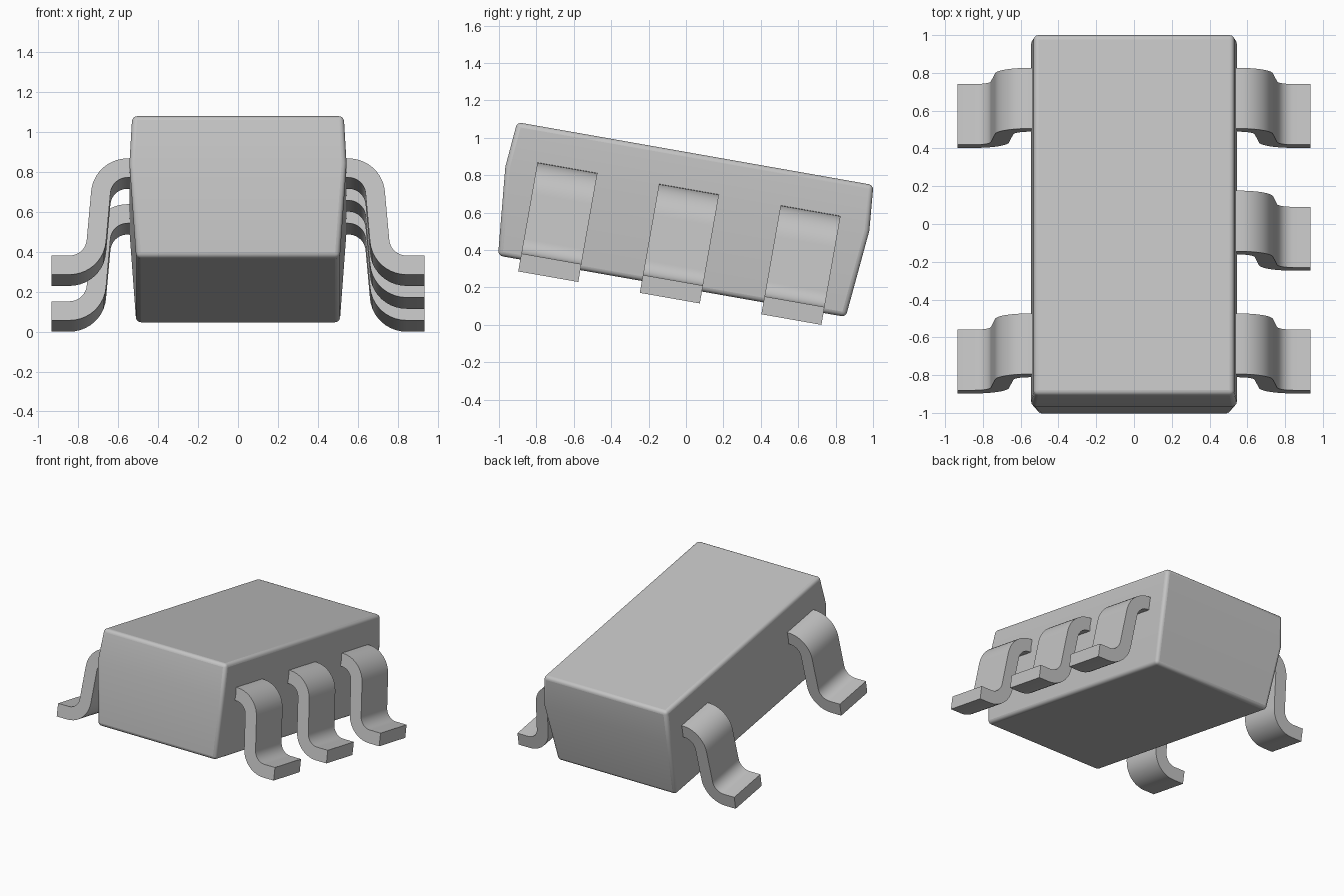
import bpy, bmesh
from math import radians, cos, sin
from mathutils import Vector

default = bpy.data.objects.get("Cube")
if default:
    bpy.data.objects.remove(default, do_unlink=True)

TILT = radians(-10)      # the whole package leans down towards the back
MID_Y = -0.11            # package centre along its own length
PITCH = 0.66             # spacing between pins

grey = bpy.data.materials.new("light grey")
grey.use_nodes = True
colour = (0.55, 0.55, 0.55, 1)
grey.diffuse_color = colour
grey.node_tree.nodes["Principled BSDF"].inputs["Base Color"].default_value = colour


def finish(name, bm, bevel=0):
    bmesh.ops.recalc_face_normals(bm, faces=bm.faces)
    mesh = bpy.data.meshes.new(name)
    bm.to_mesh(mesh)
    bm.free()
    mesh.materials.append(grey)
    obj = bpy.data.objects.new(name, mesh)
    bpy.context.collection.objects.link(obj)
    obj.rotation_euler.x = TILT
    if bevel:
        mod = obj.modifiers.new("rounded edges", 'BEVEL')
        mod.width = bevel
        mod.segments = 4
        mod.limit_method = 'ANGLE'
        mod.angle_limit = radians(30)
    bpy.ops.object.select_all(action='DESELECT')
    obj.select_set(True)
    bpy.context.view_layer.objects.active = obj
    bpy.ops.object.shade_smooth_by_angle(angle=radians(30))
    return obj


# Moulded body: three rectangles joined into a double-tapered block
bm = bmesh.new()
rings = []
for hx, hy, z in [(0.51, 0.944, 0.19), (0.544, 0.988, 0.665), (0.53, 0.967, 0.91)]:
    rings.append([bm.verts.new((sx * hx, MID_Y + sy * hy, z))
                  for sx, sy in [(-1, -1), (1, -1), (1, 1), (-1, 1)]])
for low, high in zip(rings, rings[1:]):
    for i in range(4):
        j = (i + 1) % 4
        bm.faces.new((low[i], low[j], high[j], high[i]))
bm.faces.new(rings[0])
bm.faces.new(rings[-1])
finish("body", bm, 0.025)


# Gull-wing pin: shoulder arc, sloping shin, foot arc and flat foot
def pin_profile(radius=0.135, half=0.0485, steps=10):
    """Upper and lower outlines of the bent strip, in x and z."""
    upper, lower = [], []

    def add(point, normal):
        upper.append(point + normal * half)
        lower.append(point - normal * half)

    up = Vector((0, 1))
    add(Vector((0.48, 0.668)), up)
    for i in range(steps + 1):
        a = radians(90 - 85 * i / steps)
        n = Vector((cos(a), sin(a)))
        add(Vector((0.553, 0.533)) + n * radius, n)
    for i in range(steps + 1):
        a = radians(185 + 85 * i / steps)
        n = Vector((cos(a), sin(a)))
        add(Vector((0.844, 0.309)) + n * radius, -n)
    add(Vector((0.935, 0.174)), up)
    return upper, lower


def make_pin(name, side, y, half_width=0.163):
    bm = bmesh.new()
    upper, lower = pin_profile()
    sections = []
    for u, l in zip(upper, lower):
        sections.append([bm.verts.new((side * p.x, y + s * half_width, p.y))
                         for p, s in [(u, -1), (u, 1), (l, 1), (l, -1)]])
    for a, b in zip(sections, sections[1:]):
        for i in range(4):
            j = (i + 1) % 4
            bm.faces.new((a[i], a[j], b[j], b[i]))
    bm.faces.new(sections[0])
    bm.faces.new(sections[-1])
    finish(name, bm)


# Three pins on the left, two on the right
for label, row in [("front", -1), ("middle", 0), ("back", 1)]:
    make_pin("left_" + label + "_pin", 1, MID_Y + row * PITCH)
    if row:
        make_pin("right_" + label + "_pin", -1, MID_Y + row * PITCH)
